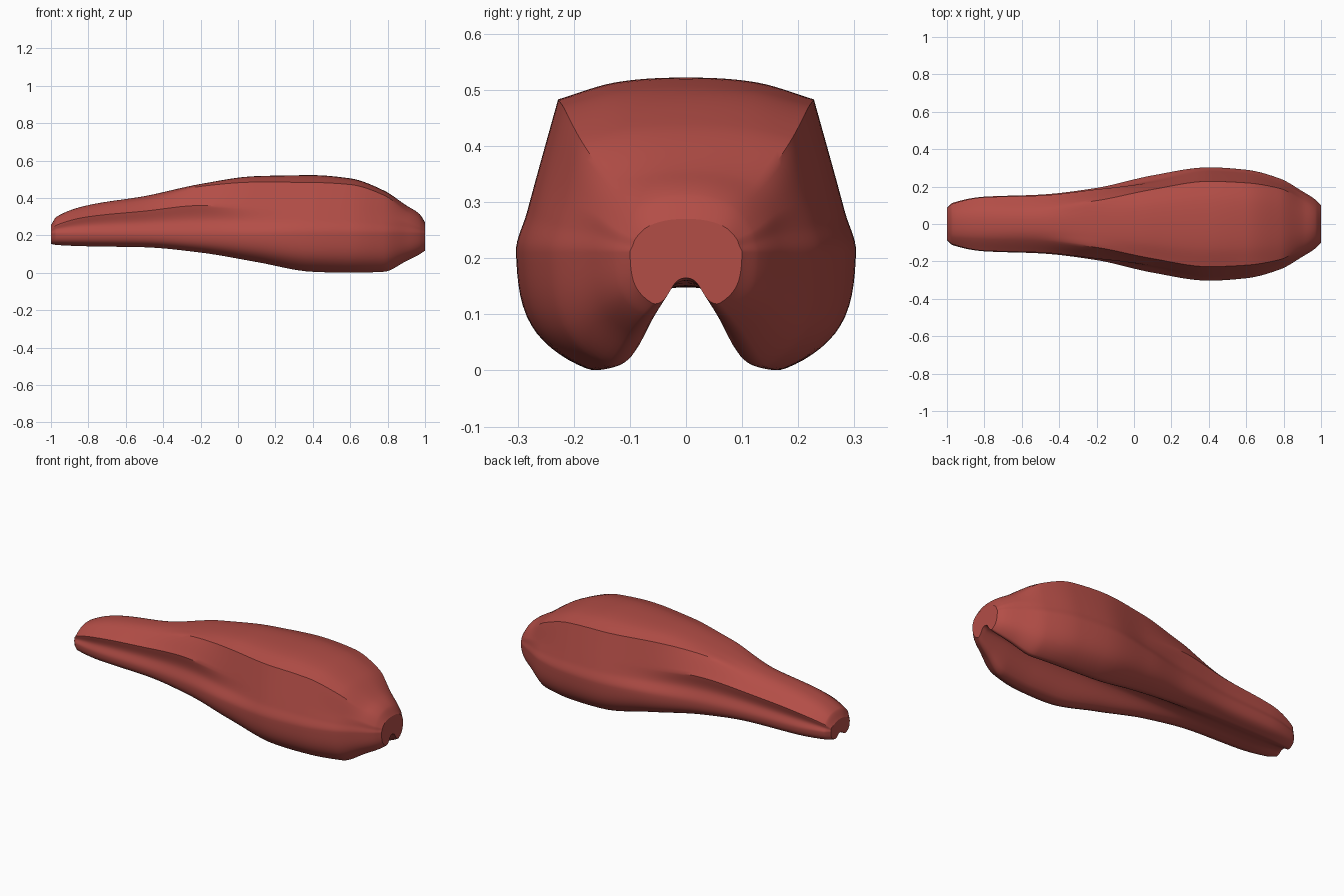
import bpy, bmesh, math
from mathutils import Vector

default = bpy.data.objects.get("Cube")
if default:
    bpy.data.objects.remove(default, do_unlink=True)

# Stations along the length, and how each feature of the section runs along them
stations = [-1, -.97, -.8, -.5, -.2, .1, .4, .6, .78, .9, .97, 1]
crown_height = [.255, .3, .362, .41, .475, .517, .522, .505, .44, .36, .315, .27]
shoulder_y = [.05, .07, .08, .09, .125, .185, .228, .22, .19, .13, .09, .07]
shoulder_z = [.245, .285, .345, .386, .462, .485, .483, .472, .415, .33, .29, .255]
ridge_y = [.083, .108, .143, .152, .185, .22, .265, .255, .215, .16, .12, .09]
ridge_z = [.23, .255, .3, .33, .36, .345, .35, .34, .31, .28, .25, .235]
lobe_width = [.088, .113, .146, .157, .193, .26, .303, .29, .243, .175, .13, .1]
lobe_bottom = [.155, .15, .143, .138, .11, .06, .008, .003, .008, .065, .1, .12]
groove_height = [.175, .165, .15, .148, .15, .155, .16, .16, .16, .16, .16, .165]
hollow_depth = [0, .006, .012, .014, .016, .008, 0, 0, 0, 0, 0, 0]
shoulder_sharp = [0, 0, 0, 0, .7, 1, 1, 1, .9, .3, 0, 0]
ridge_sharp = [.3, .7, 1, 1, 1, .3, 0, 0, 0, 0, 0, 0]

WIDEST_Z = .21
STEPS_ALONG = 8
STEPS_AROUND = 7


def along(values, k, t):
    """Smooth monotone interpolation inside span k of the stations."""
    def slope(i):
        return (values[i + 1] - values[i]) / (stations[i + 1] - stations[i])

    def tangent(i):
        if i == 0:
            return slope(0)
        if i == len(stations) - 1:
            return slope(i - 1)
        a, b = slope(i - 1), slope(i)
        return 2 * a * b / (a + b) if a * b > 0 else 0

    return hermite(values[k], values[k + 1], tangent(k) * (stations[k + 1] - stations[k]),
                   tangent(k + 1) * (stations[k + 1] - stations[k]), t)


def hermite(p, q, m, n, t):
    u = 1 - t
    return p * (u * u * (1 + 2 * t)) + q * (t * t * (3 - 2 * t)) + m * (u * u * t) - n * (t * t * u)


def section(k, t):
    """Closed outline (y, z) of the body, creased at the shoulder and ridge."""
    def at(values):
        return along(values, k, t)

    top, w, low, groove = at(crown_height), at(lobe_width), at(lobe_bottom), at(groove_height)
    shoulder = Vector((at(shoulder_y), at(shoulder_z)))
    ridge = Vector((at(ridge_y), at(ridge_z)))
    widest = Vector((w, WIDEST_Z))
    hollow = (ridge + widest) / 2 - Vector((at(hollow_depth), 0))
    rise = groove - low
    half = [
        Vector((0, top)),
        Vector((shoulder.x * .55, top - (top - shoulder.y) * .22)),
        shoulder, ridge, hollow, widest,
        Vector((w * .91, low + (WIDEST_Z - low) * .36)),
        Vector((w * .6, low)),
        Vector((w * .41, low + rise * .1)),
        Vector((w * .17, low + rise * .85)),
        Vector((0, groove)),
    ]
    sharp = {2: at(shoulder_sharp), 3: at(ridge_sharp)}
    flip = lambda p: Vector((-p.x, p.y))
    padded = [flip(half[1])] + half + [flip(half[-2])]

    def tangent(i, chord):
        smooth = (padded[i + 2] - padded[i]).normalized()
        return smooth.lerp(chord.normalized(), sharp.get(i, 0)) * chord.length

    outline = []
    for i in range(len(half) - 1):
        p, q = half[i], half[i + 1]
        m, n = tangent(i, q - p), tangent(i + 1, q - p)
        outline += [hermite(p, q, m, n, s / STEPS_AROUND) for s in range(STEPS_AROUND)]
    outline.append(half[-1])
    return outline + [flip(p) for p in reversed(outline[1:-1])]


# Loft the sections into one closed body
bm = bmesh.new()
rings = []
for k in range(len(stations) - 1):
    last = k == len(stations) - 2
    for s in range(STEPS_ALONG + last):
        t = s / STEPS_ALONG
        x = stations[k] + (stations[k + 1] - stations[k]) * t
        rings.append([bm.verts.new((x, p.x, p.y)) for p in section(k, t)])
for a, b in zip(rings, rings[1:]):
    for i in range(len(a)):
        bm.faces.new((a[i - 1], a[i], b[i], b[i - 1]))
# End caps
bm.faces.new(rings[0])
bm.faces.new(rings[-1])
bmesh.ops.recalc_face_normals(bm, faces=bm.faces[:])

mesh = bpy.data.meshes.new("grip_body")
bm.to_mesh(mesh)
bm.free()
body = bpy.data.objects.new("grip_body", mesh)
bpy.context.collection.objects.link(body)

# Single red finish
red = bpy.data.materials.new("muted_red")
red.use_nodes = True
colour = (.45, .075, .062, 1)
red.diffuse_color = colour
red.node_tree.nodes["Principled BSDF"].inputs["Base Color"].default_value = colour
mesh.materials.append(red)

bpy.ops.object.select_all(action="DESELECT")
body.select_set(True)
bpy.context.view_layer.objects.active = body
bpy.ops.object.shade_smooth_by_angle(angle=math.radians(28))
